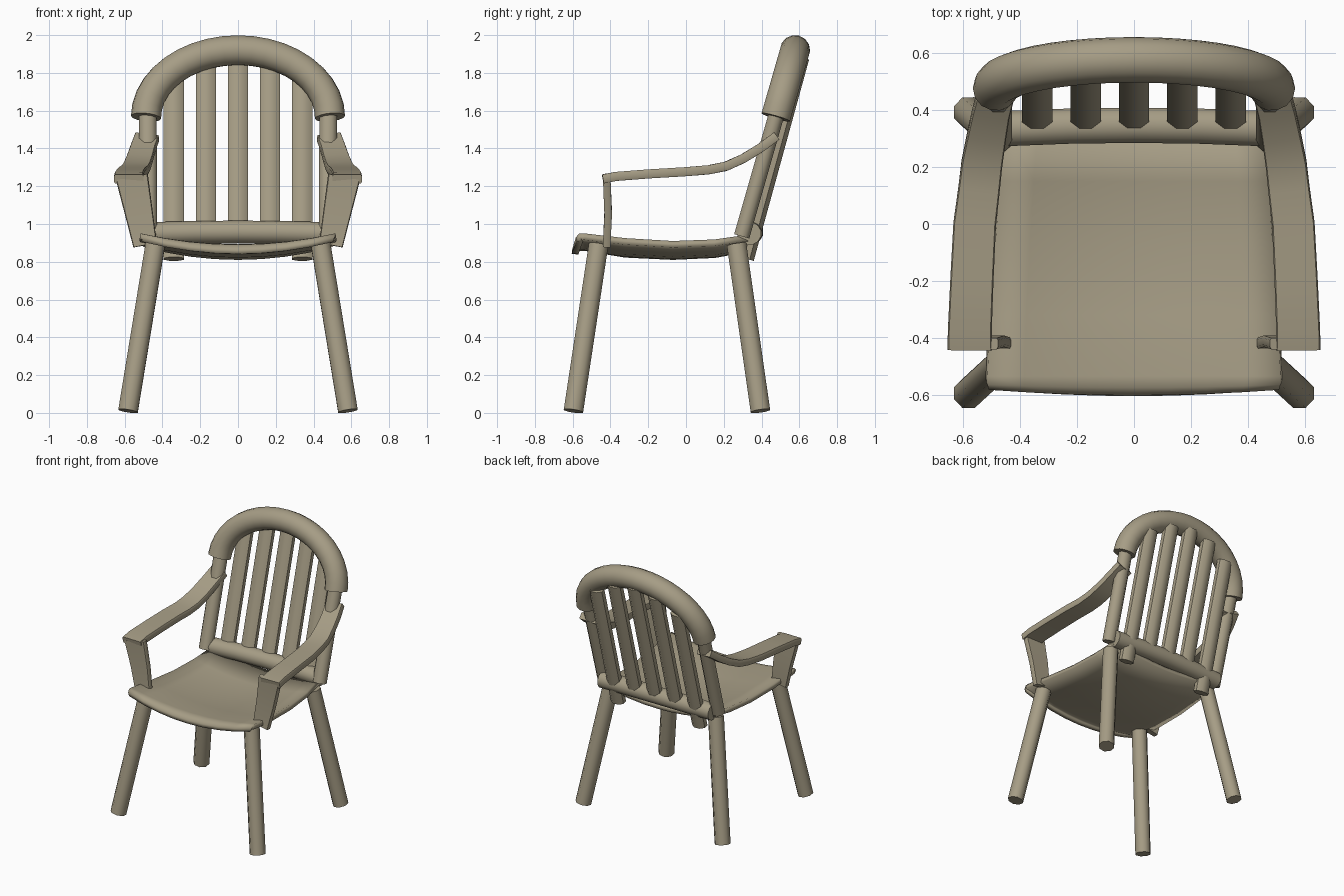
import bpy, bmesh, math
from mathutils import Vector

if "Cube" in bpy.data.objects:
    bpy.data.objects.remove(bpy.data.objects["Cube"])

mat = bpy.data.materials.new("khaki wood")
mat.diffuse_color = (0.38, 0.335, 0.235, 1)
mat.use_nodes = True
mat.node_tree.nodes["Principled BSDF"].inputs["Base Color"].default_value = mat.diffuse_color


def finish(name, bm, angle=50):
    bmesh.ops.recalc_face_normals(bm, faces=bm.faces)
    me = bpy.data.meshes.new(name)
    bm.to_mesh(me)
    bm.free()
    me.materials.append(mat)
    ob = bpy.data.objects.new(name, me)
    bpy.context.collection.objects.link(ob)
    bpy.ops.object.select_all(action='DESELECT')
    ob.select_set(True)
    bpy.context.view_layer.objects.active = ob
    bpy.ops.object.shade_smooth_by_angle(angle=math.radians(angle))
    return ob


def oval(n):
    return [(math.cos((i + .5) * 2 * math.pi / n), math.sin((i + .5) * 2 * math.pi / n))
            for i in range(n)]


# strap section: a flat bar with softened corners
STRAP = [(1, -.6), (1, .6), (.94, 1), (-.94, 1), (-1, .6), (-1, -.6), (-.94, -1), (.94, -1)]


def sweep(name, path, sizes, side, section):
    """Loft a section along a path; sizes are (half width along side, half depth)."""
    bm = bmesh.new()
    pts = [Vector(p) for p in path]
    rings = []
    for i, p in enumerate(pts):
        t = (pts[min(i + 1, len(pts) - 1)] - pts[max(i - 1, 0)]).normalized()
        s = Vector(side)
        s = (s - t * s.dot(t)).normalized()
        n = t.cross(s)
        a, b = sizes[i] if isinstance(sizes, list) else sizes
        rings.append([bm.verts.new(p + s * u * a + n * v * b) for u, v in section])
    k = len(section)
    for r, q in zip(rings, rings[1:]):
        for i in range(k):
            bm.faces.new((r[i], r[(i + 1) % k], q[(i + 1) % k], q[i]))
    bm.faces.new(rings[0])
    bm.faces.new(rings[-1])
    return finish(name, bm)


# dished seat with rolled front lip: y at edge, y at centre, half width, z edge, z centre
rows = [(.34, .34, .45, .945, .89), (.15, .15, .47, .918, .855), (-.07, -.07, .487, .91, .845),
        (-.32, -.32, .505, .925, .857), (-.535, -.535, .515, .95, .893),
        (-.565, -.575, .515, .95, .89), (-.583, -.602, .51, .93, .868),
        (-.58, -.605, .505, .905, .842)]
bm = bmesh.new()
N = 8
grid = []
for ye, yc, w, ze, zc in rows:
    row = []
    for i in range(N + 1):
        u = 2 * i / N - 1
        row.append(bm.verts.new((u * w, yc + (ye - yc) * u * u, zc + (ze - zc) * u * u)))
    grid.append(row)
for r, q in zip(grid, grid[1:]):
    for i in range(N):
        bm.faces.new((r[i], q[i], q[i + 1], r[i + 1]))
seat = finish("seat", bm)
if seat.data.polygons[0].normal.z < 0:
    seat.data.flip_normals()
sol = seat.modifiers.new("thickness", 'SOLIDIFY')
sol.thickness = .035
sol.offset = -1

# bent back rail above the seat
rail = [(x, .335 + .012 * (1 - (x / .46) ** 2), .95 + .008 * (1 - (x / .46) ** 2))
        for x in (-.46, -.23, 0, .23, .46)]
sweep("back_rail", rail, (.062, .064), (0, 0, 1), oval(12))

# top hoop: half ellipse in the leaning back plane
hoop = []
for i in range(21):
    a = math.pi * i / 20
    h = .355 * math.sin(a)
    hoop.append((.487 * math.cos(a), .475 + .288 * h, 1.565 + h))
sweep("back_hoop", hoop, (.08, .08), (0, -1, .288), oval(14))

# five back slats, the outer two running below the rail
for i, (x, z0, z1) in enumerate([(-.34, .815, 1.76), (-.17, .93, 1.85), (0, .93, 1.88),
                                 (.17, .93, 1.85), (.34, .815, 1.76)]):
    y = lambda z: .372 + .275 * (z - 1)
    sweep(f"back_slat_{i + 1}", [(x, y(z0), z0), (x, y(z1), z1)], (.058, .042),
          (1, 0, 0), oval(8))

for s, side in ((-1, "left"), (1, "right")):
    # splayed legs
    for name, yb, yt in (("front_leg", -.596, -.463), ("back_leg", .394, .268)):
        sweep(f"{name}_{side}", [(s * .582, yb, .01), (s * .438, yt, .89)],
              (.056, .056), (1, 0, 0), oval(8))
    # stile from seat up into the hoop
    sweep(f"stile_{side}", [(s * .475, .295, .935), (s * .478, .485, 1.60)],
          (.051, .045), (1, 0, 0), oval(8))
    # curved flat armrest: x centre, y, z, half width
    arm = [(.578, -.44, 1.238, .078), (.577, -.37, 1.252, .077), (.57, -.2, 1.265, .076),
           (.56, 0, 1.277, .075), (.545, .12, 1.287, .073), (.535, .21, 1.305, .072),
           (.52, .30, 1.345, .069), (.503, .39, 1.40, .066), (.482, .47, 1.458, .065)]
    sweep(f"armrest_{side}", [(s * x, y, z) for x, y, z, w in arm],
          [(w, .024) for *_, w in arm], (1, 0, 0), STRAP)
    # tapering arm post
    sweep(f"arm_post_{side}", [(s * .492, -.42, .888), (s * .525, -.412, 1.06),
                               (s * .562, -.42, 1.25)],
          [(.063, .02), (.074, .02), (.086, .02)], (1, 0, 0), STRAP)
